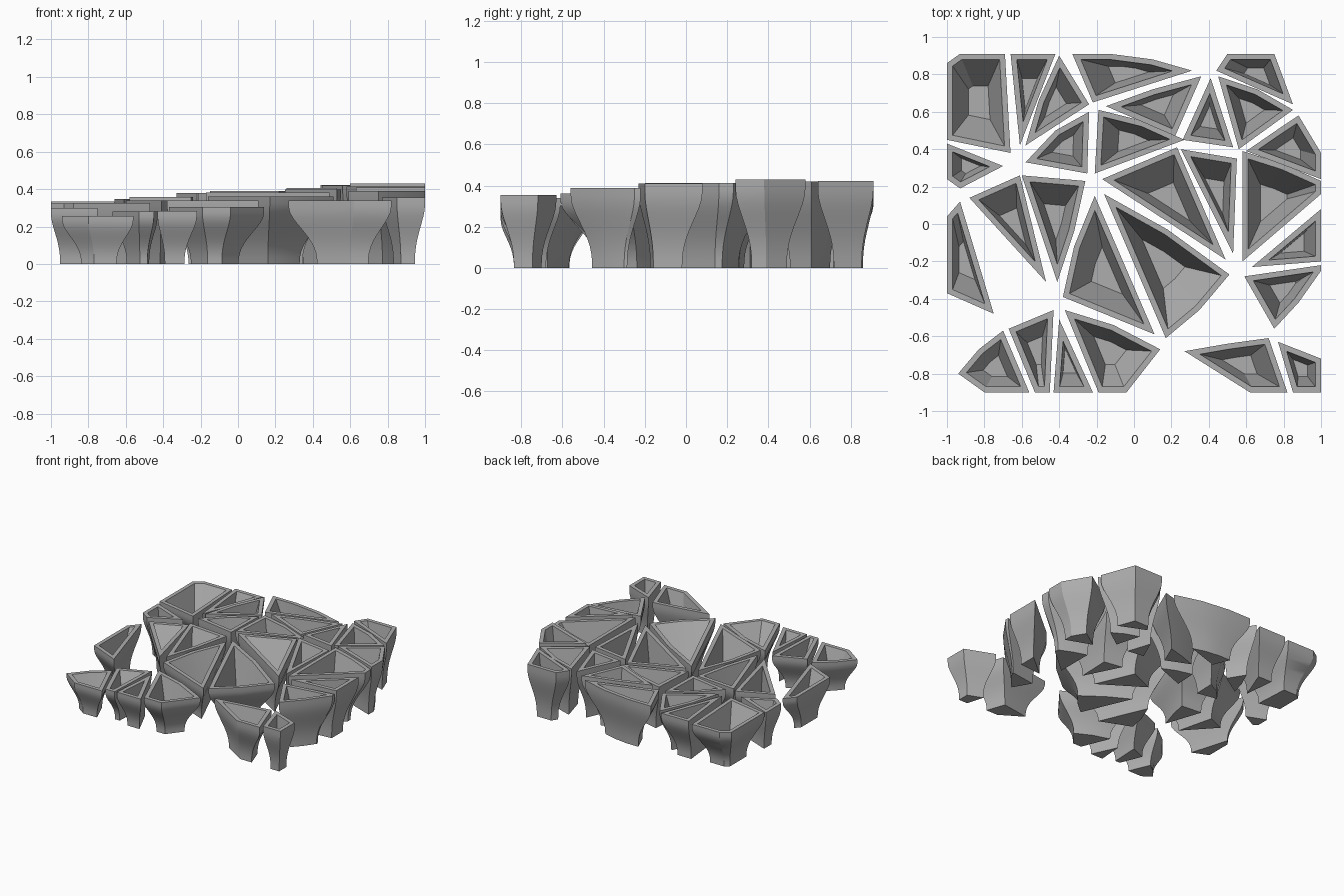
import bpy, bmesh
from mathutils import Vector

if "Cube" in bpy.data.objects:
    bpy.data.objects.remove(bpy.data.objects["Cube"], do_unlink=True)

# One plain stone colour
stone = bpy.data.materials.new("grey_stone")
stone.use_nodes = True
GREY = (0.42, 0.42, 0.42, 1)
stone.diffuse_color = GREY
stone.node_tree.nodes["Principled BSDF"].inputs["Base Color"].default_value = GREY

BASE, FLOOR, RIM, FLOOR_Z, LIP = 0.5, 0.34, 0.03, 0.1, 0.9
STEPS = 10


def center_of(outline):
    """Centre of the outline, weighted by edge length."""
    total, acc = 0, Vector((0, 0))
    for a, b in zip(outline, outline[1:] + outline[:1]):
        length = (b - a).length
        acc += (a + b) / 2 * length
        total += length
    return acc / total


def scaled(outline, factor):
    c = center_of(outline)
    return [c + (p - c) * factor for p in outline]


def inset(outline, d):
    """Move every edge of a counter-clockwise outline inward by d."""
    result = []
    for i, p in enumerate(outline):
        a = (p - outline[i - 1]).normalized()
        b = (outline[(i + 1) % len(outline)] - p).normalized()
        na, nb = Vector((-a.y, a.x)), Vector((-b.y, b.x))
        result.append(p + (na + nb) * d / (1 + na.dot(nb)))
    return result


def top_height(c):
    """Rims step up gently towards the back left."""
    return 0.364 + 0.06 * c.x + 0.052 * c.y - 0.037 * c.y ** 2


def pot(name, *points):
    """Hollow flared pot; the outline is given in hundredths of a unit."""
    outline = [Vector(p) / 100 for p in points]
    area = sum(a.cross(b) for a, b in zip(outline, outline[1:] + outline[:1]))
    if area < 0:
        outline.reverse()
    height = top_height(center_of(outline))

    # Outer flare, then rim, then tapered bowl
    levels = []
    for i in range(STEPS + 1):
        u = i / STEPS
        v = u ** 1.3
        flare = v * v * (3 - 2 * v)
        levels.append((scaled(outline, BASE + (1 - BASE) * flare), u * height * LIP))
    levels.append((outline, height))
    levels.append((inset(outline, RIM), height))
    levels.append((scaled(outline, FLOOR), FLOOR_Z))

    bm = bmesh.new()
    rings = [[bm.verts.new((p.x, p.y, z)) for p in ring] for ring, z in levels]
    n = len(outline)
    for low, high in zip(rings, rings[1:]):
        for i in range(n):
            j = (i + 1) % n
            bm.faces.new((low[i], low[j], high[j], high[i]))
    bm.faces.new(rings[0][::-1])
    bm.faces.new(rings[-1])
    bmesh.ops.recalc_face_normals(bm, faces=bm.faces)
    mesh = bpy.data.meshes.new(name)
    bm.to_mesh(mesh)
    bm.free()
    mesh.materials.append(stone)
    obj = bpy.data.objects.new(name, mesh)
    bpy.context.collection.objects.link(obj)
    bpy.ops.object.select_all(action="DESELECT")
    obj.select_set(True)
    bpy.context.view_layer.objects.active = obj
    bpy.ops.object.shade_smooth_by_angle(angle=0.5)


# Back row
pot("back_right_corner_pot", (-100, 86), (-93, 91), (-69, 91), (-66, 38), (-100, 45))
pot("back_right_narrow_pot", (-66, 91), (-42, 91), (-61, 42))
pot("back_right_leaning_pot", (-40, 90), (-24, 64), (-58, 42), (-51, 66))
pot("back_middle_long_pot", (-33, 91), (-13, 91), (10, 88), (31, 82), (-22, 65))
pot("back_left_edge_pot", (50, 91), (75, 91), (85, 64), (44, 82))

# Second row
pot("right_edge_small_pot", (-100, 43), (-70, 31), (-93, 19), (-100, 24))
pot("inner_right_pot", (-24, 60), (-25, 27), (-58, 33), (-42, 50))
pot("inner_back_pot", (-15, 63), (10, 72), (36, 79), (22, 47))
pot("inner_middle_pot", (-19, 61), (5, 55), (27, 45), (-21, 27))
pot("inner_left_small_pot", (41, 78), (53, 41), (26, 45))
pot("inner_left_pot", (45, 79), (66, 72), (85, 61), (56, 40))
pot("left_edge_pot", (60, 39), (76, 50), (88, 58), (100, 38), (100, 24))

# Middle band
pot("middle_left_wide_pot", (23, 41), (49, -19), (-17, 24))
pot("middle_left_narrow_pot", (25, 40), (55, 35), (53, -16))
pot("left_large_pot", (58, 39), (80, 32), (100, 23), (100, 16), (58, -20))
pot("left_low_pot", (100, 8), (100, -20), (63, -23))
pot("left_front_pot", (59, -28), (100, -22), (100, -25), (88, -42), (75, -56))
pot("center_large_pot", (-16, 16), (18, -3), (51, -27), (35, -46), (17, -61))
pot("center_right_pot", (-21, 15), (-32, -12), (-38, -39), (11, -59))
pot("middle_right_pot", (-61, 26), (-88, 14), (-47, -31))
pot("middle_right_inner_pot", (-60, 26), (-26, 23), (-32, -4), (-41, -31))
pot("right_edge_long_pot", (-93, 12), (-100, 4), (-100, -37), (-75, -48))

# Front row
pot("front_right_pot", (-70, -57), (-56, -90), (-80, -90), (-94, -80), (-83, -67))
pot("front_right_narrow_pot", (-43, -46), (-67, -56), (-53, -90), (-45, -90))
pot("front_small_pot", (-40, -51), (-43, -90), (-22, -90))
pot("front_middle_pot", (-37, -46), (-11, -54), (14, -67), (-4, -90), (-19, -90))
pot("front_left_long_pot", (27, -68), (50, -64), (72, -61), (82, -90), (62, -90))
pot("front_left_corner_pot", (77, -63), (100, -72), (100, -90), (85, -90))
